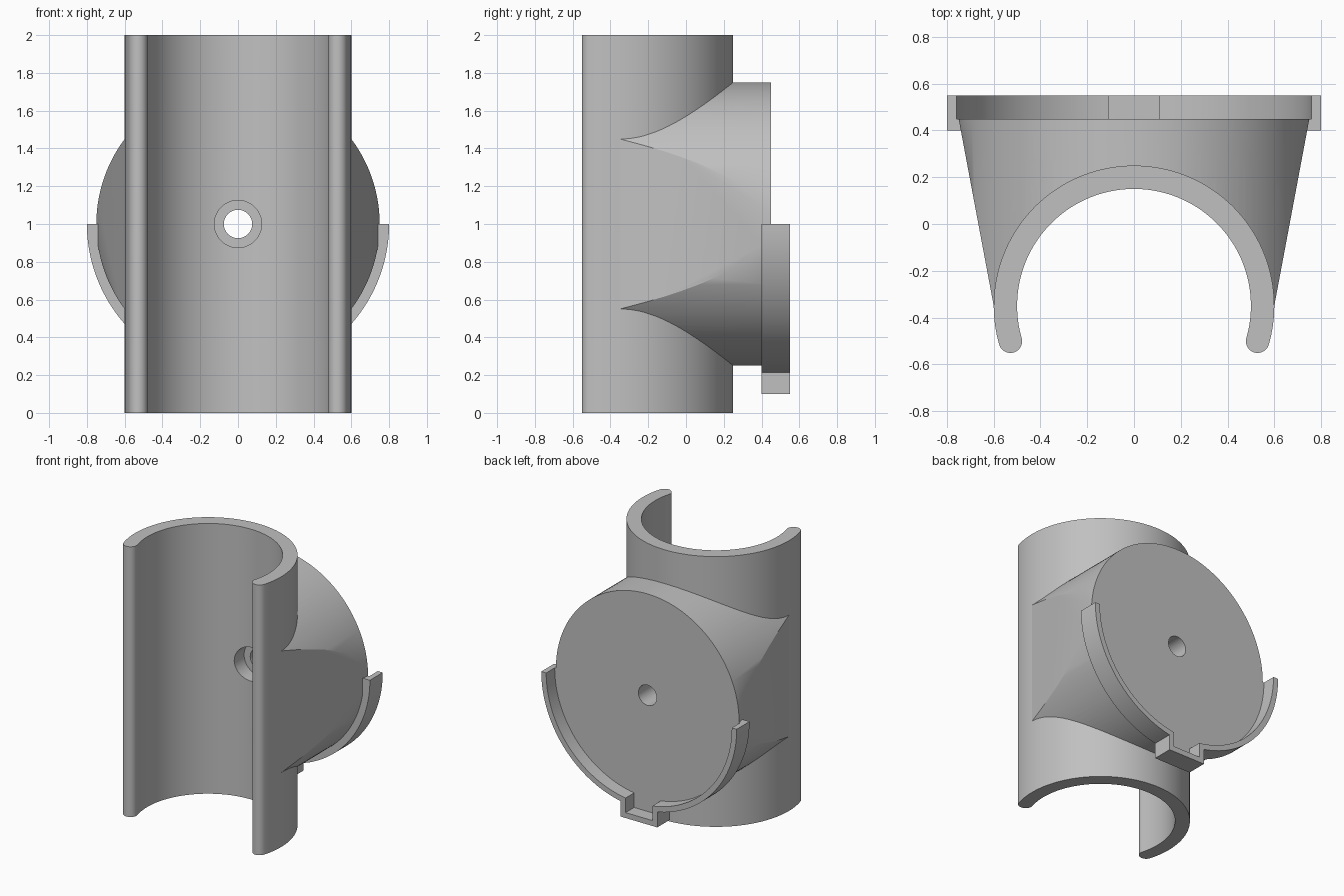
import bpy, bmesh
from math import sin, cos, acos, radians, degrees

cube = bpy.data.objects.get("Cube")
if cube:
    bpy.data.objects.remove(cube, do_unlink=True)

grey = bpy.data.materials.new("plain grey")
grey.use_nodes = True
grey.diffuse_color = (0.53, 0.53, 0.53, 1)
grey.node_tree.nodes["Principled BSDF"].inputs["Base Color"].default_value = grey.diffuse_color


def arc(cx, cy, r, start, end, n):
    """Points on an arc, angles in degrees."""
    angles = [radians(start + (end - start) * i / n) for i in range(n + 1)]
    return [(cx + r * cos(a), cy + r * sin(a)) for a in angles]


def circle(cx, cy, r, n=128):
    return arc(cx, cy, r, 0, 360, n)[:-1]


def prism(name, outline, axis, low, high):
    """Extrude an outline along z (outline in x, y) or along y (outline in x, z)."""
    def place(p, h):
        return (p[0], p[1], h) if axis == "z" else (p[0], h, p[1])
    bm = bmesh.new()
    rings = [[bm.verts.new(place(p, h)) for p in outline] for h in (low, high)]
    for ring in rings:
        bm.faces.new(ring)
    n = len(outline)
    for i in range(n):
        j = (i + 1) % n
        bm.faces.new((rings[0][i], rings[0][j], rings[1][j], rings[1][i]))
    bmesh.ops.recalc_face_normals(bm, faces=bm.faces)
    mesh = bpy.data.meshes.new(name)
    bm.to_mesh(mesh)
    bm.free()
    mesh.materials.append(grey)
    obj = bpy.data.objects.new(name, mesh)
    bpy.context.collection.objects.link(obj)
    return obj


def activate(obj):
    bpy.ops.object.select_all(action="DESELECT")
    obj.select_set(True)
    bpy.context.view_layer.objects.active = obj


def combine(obj, cutter, operation="DIFFERENCE"):
    """Apply a boolean and discard the cutter."""
    activate(obj)
    mod = obj.modifiers.new("cut", "BOOLEAN")
    mod.operation, mod.solver, mod.object = operation, "EXACT", cutter
    bpy.ops.object.modifier_apply(modifier=mod.name)
    bpy.data.objects.remove(cutter, do_unlink=True)


def smooth(obj):
    activate(obj)
    bpy.ops.object.shade_smooth_by_angle(angle=radians(25))


# Open tube with rounded lips
tube_y, sweep = -0.35, 16
tip_x, tip_y = 0.55 * cos(radians(sweep)), tube_y - 0.55 * sin(radians(sweep))
profile = arc(0, tube_y, 0.6, -sweep, 180 + sweep, 96)
profile += arc(-tip_x, tip_y, 0.05, 180 + sweep, 360 + sweep, 16)[1:-1]
profile += arc(0, tube_y, 0.5, 180 + sweep, -sweep, 96)
profile += arc(tip_x, tip_y, 0.05, 180 - sweep, 360 - sweep, 16)[1:-1]
shell = prism("clip_shell", profile, "z", 0, 2)
combine(shell, prism("shell_hole", circle(0, 1, 0.125, 48), "y", 0, 0.35))

# Round hub with tapered flanks, hollowed to fit the tube
hub = prism("round_hub", circle(0, 1, 0.75), "y", -0.6, 0.45)
taper = 0.15 / 0.8
wide = 0.75 + taper * 0.15
wedge = [(-0.6, tube_y), (0.6, tube_y), (wide, 0.6), (-wide, 0.6)]
combine(hub, prism("flank_wedge", wedge, "z", 0, 2), "INTERSECT")
combine(hub, prism("tube_space", circle(0, tube_y, 0.55), "z", -0.1, 2.1))
combine(hub, prism("counterbore", circle(0, 1, 0.125, 48), "y", 0, 0.25))
combine(hub, prism("bore", circle(0, 1, 0.075, 48), "y", 0, 0.6))

# Lower half-round bracket with a box pocket at the bottom


def half_round(r, half_width, bottom):
    """Lower half circle, left to right, with a square drop in the middle."""
    a = degrees(acos(half_width / r))
    return (arc(0, 1, r, 180, 360 - (180 - a) - (2 * a - 180) - 0, 1)[:1]
            + arc(0, 1, r, 180, 180 + a, 40)[1:]
            + [(-half_width, bottom), (half_width, bottom)]
            + arc(0, 1, r, 360 - a, 360, 40))


outer = half_round(0.8, 0.15, 0.1)
rim = prism("bracket_rim", outer + half_round(0.76, 0.11, 0.14)[::-1], "y", 0.45, 0.55)
base = prism("bracket_base", outer + arc(0, 1, 0.74, 360, 180, 80), "y", 0.40, 0.45)

for part in (shell, hub, rim, base):
    smooth(part)
